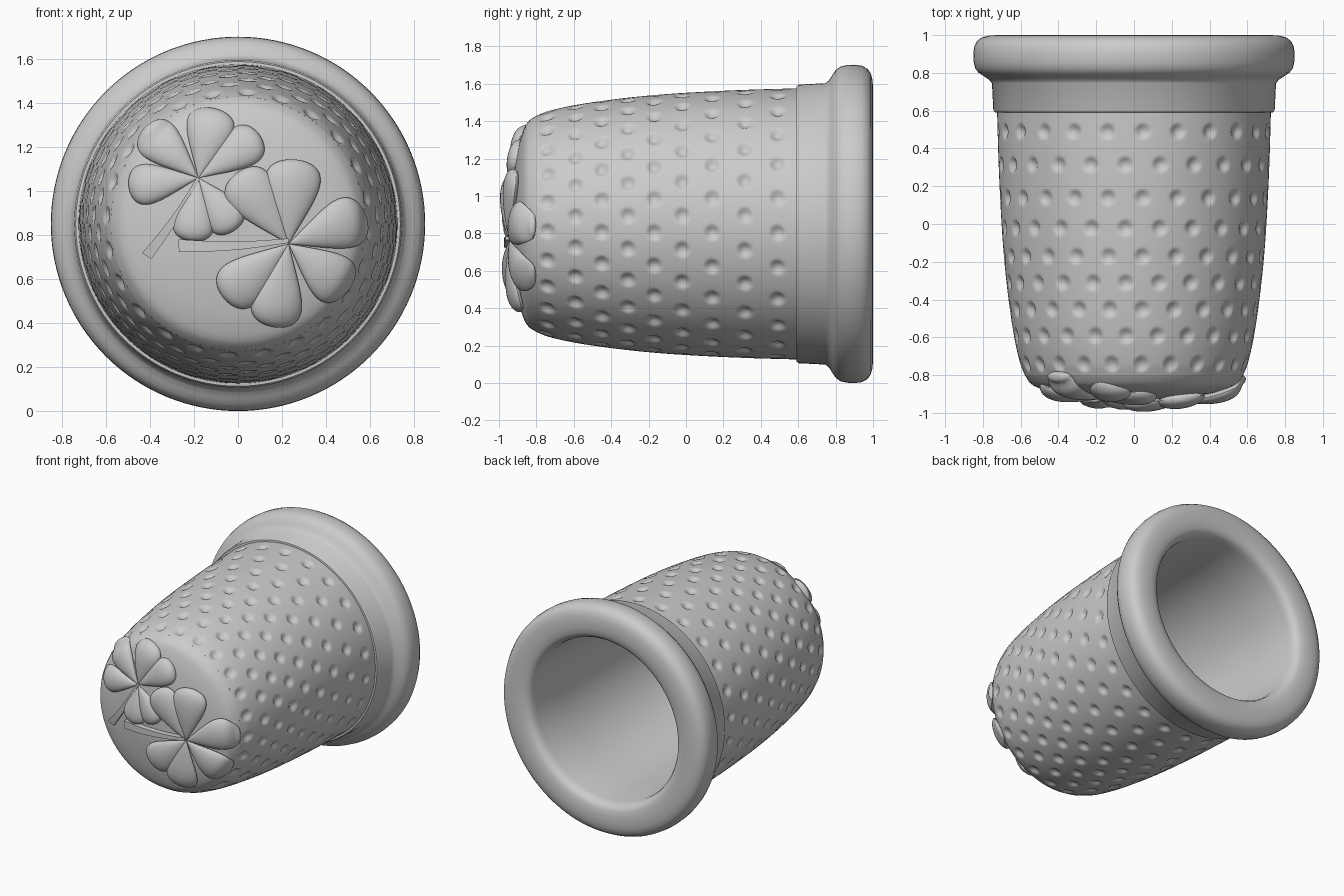
import bpy, math
from math import sin, cos, pi, sqrt, radians

if "Cube" in bpy.data.objects:
    bpy.data.objects.remove(bpy.data.objects["Cube"])

CZ = 0.851  # height of the thimble axis, which runs along y


def interp(pts, x):
    # smooth (Catmull-Rom style) interpolation of a small table
    if x <= pts[0][0]:
        return pts[0][1]
    if x >= pts[-1][0]:
        return pts[-1][1]
    n = len(pts)

    def slope(i):
        a, b = pts[max(i - 1, 0)], pts[min(i + 1, n - 1)]
        return (b[1] - a[1]) / (b[0] - a[0])
    for i in range(n - 1):
        (x0, y0), (x1, y1) = pts[i], pts[i + 1]
        if x <= x1:
            h = x1 - x0
            t = (x - x0) / h
            return ((1 + 2 * t) * (1 - t) ** 2 * y0 + t * (1 - t) ** 2 * h * slope(i)
                    + t * t * (3 - 2 * t) * y1 + t * t * (t - 1) * h * slope(i + 1))


def make(name, verts, faces, angle=40):
    me = bpy.data.meshes.new(name)
    me.from_pydata(verts, [], faces)
    me.update()
    ob = bpy.data.objects.new(name, me)
    bpy.context.collection.objects.link(ob)
    bpy.ops.object.select_all(action='DESELECT')
    ob.select_set(True)
    bpy.context.view_layer.objects.active = ob
    bpy.ops.object.shade_smooth_by_angle(angle=radians(angle))
    return ob


def lathe(name, profile, seg, dent=None, angle=40):
    # profile is (y, r), going from the front outside to the back
    verts, faces, rings = [], [], []
    for y, r in profile:
        if r < 1e-6:
            rings.append([len(verts)] * seg)
            verts.append((0, y, CZ))
            continue
        rings.append(list(range(len(verts), len(verts) + seg)))
        for k in range(seg):
            a = 2 * pi * k / seg
            rr = r - (dent(y, a, r) if dent else 0)
            verts.append((rr * sin(a), y, CZ + rr * cos(a)))
    for A, B in zip(rings, rings[1:]):
        for k in range(seg):
            j = (k + 1) % seg
            f = list(dict.fromkeys((A[k], A[j], B[j], B[k])))
            faces.append(f)
    return make(name, verts, faces, angle)


# dimpled side wall
WALL = [(-0.8, 0.578), (-0.74, 0.602), (-0.6, 0.634), (-0.4, 0.664), (-0.2, 0.686),
        (0, 0.701), (0.3, 0.716), (0.6, 0.725)]
ROWS = [-0.74, -0.59, -0.45, -0.31, -0.17, -0.02, 0.14, 0.315, 0.49]
STEP = 2 * pi / 24


def dimple(y, a, r):
    i = min(range(9), key=lambda k: abs(ROWS[k] - y))
    off = radians(3.75 if i % 2 == 0 else -3.75)
    da = (a - off + STEP / 2) % STEP - STEP / 2
    d2 = ((y - ROWS[i]) ** 2 + (da * r) ** 2) / 0.041 ** 2
    return 0.02 * (1 - d2) if d2 < 1 else 0


N = 130
lathe("dimpled_wall", [(y, interp(WALL, y)) for y in
                       (-0.8 + 1.4 * i / N for i in range(N + 1))], 384, dimple, 60)

# domed end cap
CAP = [(0, -0.935), (0.2, -0.927), (0.4, -0.898), (0.5, -0.87), (0.55, -0.843), (0.578, -0.8)]
lathe("end_cap", [(interp(CAP, 0.578 * i / 24), 0.578 * i / 24) for i in range(25)], 128)

# collar, rolled rim and hollow inside
lathe("collar_rim_and_bore", [
    (0.59, 0.72), (0.592, 0.738), (0.605, 0.745), (0.745, 0.752), (0.765, 0.768), (0.782, 0.795),
    (0.80, 0.822), (0.825, 0.841), (0.86, 0.849), (0.9, 0.851), (0.94, 0.846), (0.97, 0.83),
    (0.988, 0.805), (0.997, 0.77), (1.0, 0.73), (0.999, 0.69), (0.993, 0.65), (0.98, 0.622),
    (0.955, 0.607), (0.92, 0.60), (0.6, 0.592), (0.2, 0.58), (-0.2, 0.56), (-0.5, 0.535),
    (-0.68, 0.505), (-0.77, 0.46), (-0.82, 0.38), (-0.85, 0.2), (-0.855, 0)], 128)


def cap_y(x, z):
    return interp(CAP, math.hypot(x, z - CZ))


def lobe(name, c, ang, length, half_w, lift):
    # lens-shaped teardrop that follows the cap
    ns, nt = 24, 14
    dx, dz = cos(radians(ang)), sin(radians(ang))
    verts, faces = [], []
    for side in (-1, 1):
        for i in range(ns + 1):
            s = sin(pi / 2 * i / ns)
            w = s * sqrt(max(0, 1 - s ** 4)) / 0.62
            for j in range(nt + 1):
                t = -cos(pi * j / nt)
                x = c[0] + dx * s * length - dz * w * half_w * t
                z = c[1] + dz * s * length + dx * w * half_w * t
                h = sqrt(max(0, 1 - t * t)) * w ** 0.8
                y = cap_y(x, z) - lift - 0.005 + side * (0.045 if side < 0 else 0.03) * h
                verts.append((x, y, z))
    m = (ns + 1) * (nt + 1)
    for q in (0, m):
        for i in range(ns):
            for j in range(nt):
                a = q + i * (nt + 1) + j
                f = (a, a + nt + 1, a + nt + 2, a + 1)
                faces.append(f if q == 0 else f[::-1])
    ob = make(name, verts, faces, 50)
    return ob


def stem(name, a, b, w0, w1, lift):
    # tapered square stalk hugging the cap
    n = 10
    L = math.hypot(b[0] - a[0], b[1] - a[1])
    px, pz = -(b[1] - a[1]) / L, (b[0] - a[0]) / L
    verts, faces = [], []
    for i in range(n + 1):
        t = i / n
        w = (w0 + (w1 - w0) * t) / 2
        bow = 0.012 * sin(pi * t)
        x, z = a[0] + (b[0] - a[0]) * t + px * bow, a[1] + (b[1] - a[1]) * t + pz * bow
        y = cap_y(x, z)
        for s, d in ((-1, 0.02), (-1, -lift), (1, -lift), (1, 0.02)):
            verts.append((x + px * w * s, y + d, z + pz * w * s))
    for i in range(n):
        for k in range(4):
            p, q = 4 * i + k, 4 * i + (k + 1) % 4
            faces.append((p, q, q + 4, p + 4))
    faces += [(3, 2, 1, 0), tuple(4 * n + k for k in range(4))]
    make(name, verts, faces, 30)


# two clovers: (centre, lift, lobes as angle/length/half width)
CLOVERS = [
    ("upper_clover", (-0.18, 1.06), 0.0,
     [(77, 0.325, 0.108), (35, 0.34, 0.095), (137, 0.335, 0.098), (187, 0.32, 0.092),
      (264, 0.29, 0.092), (305, 0.29, 0.09)]),
    ("lower_clover", (0.23, 0.76), 0.014,
     [(86, 0.385, 0.125), (126, 0.40, 0.115), (20, 0.375, 0.115), (-38, 0.345, 0.115),
      (259, 0.385, 0.115), (220, 0.385, 0.112)]),
]
for name, c, lift, lobes in CLOVERS:
    for i, (ang, ln, hw) in enumerate(lobes):
        lobe(f"{name}_lobe_{i + 1}", c, ang, ln, hw, lift)
stem("upper_stem", (-0.18, 1.06), (-0.415, 0.705), 0.015, 0.05, 0.022)
stem("lower_stem", (0.23, 0.775), (-0.27, 0.752), 0.02, 0.058, 0.042)
